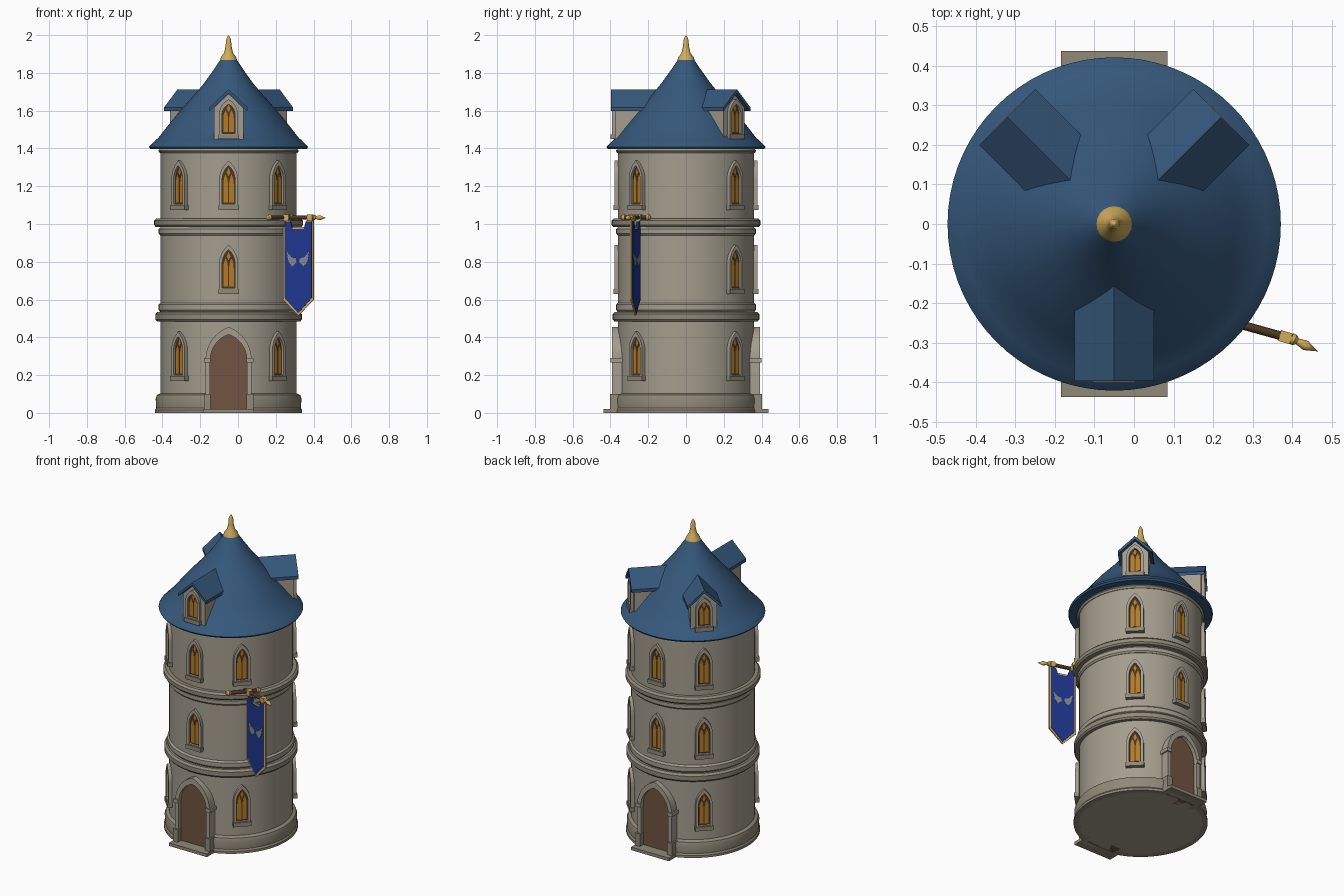
import bpy, bmesh, math
from mathutils import Matrix, Vector

if "Cube" in bpy.data.objects:
    bpy.data.objects.remove(bpy.data.objects["Cube"])

AXIS = Matrix.Translation((-0.05, 0, 0))


def material(name, r, g, b):
    m = bpy.data.materials.new(name)
    m.use_nodes = True
    col = [(c / 255) ** 2.2 for c in (r, g, b)] + [1]
    m.diffuse_color = col
    m.node_tree.nodes["Principled BSDF"].inputs["Base Color"].default_value = col
    return m


STONE = material("warm grey stone", 163, 156, 141)
TRIM = material("weathered stone", 143, 136, 120)
ROOF = material("slate blue roof", 56, 88, 122)
GOLD = material("gold", 208, 170, 92)
DOOR = material("brown door wood", 112, 84, 68)
DARK = material("dark wood", 78, 58, 38)
GLASS = material("amber glass", 178, 122, 44)
CLOTH = material("royal blue cloth", 36, 56, 140)
SILVER = material("pale grey cloth", 128, 134, 146)


def build(name, verts, faces, mat, matrix=AXIS, smooth=True):
    bm = bmesh.new()
    vs = [bm.verts.new(matrix @ Vector(v)) for v in verts]
    for f in faces:
        bm.faces.new([vs[i] for i in f])
    bmesh.ops.remove_doubles(bm, verts=bm.verts, dist=1e-5)
    bmesh.ops.recalc_face_normals(bm, faces=bm.faces)
    me = bpy.data.meshes.new(name)
    bm.to_mesh(me)
    bm.free()
    me.materials.append(mat)
    if smooth:
        me.shade_smooth()
        me.set_sharp_from_angle(angle=math.radians(32))
    ob = bpy.data.objects.new(name, me)
    bpy.context.scene.collection.objects.link(ob)
    return ob


def lathe(name, profile, mat, start=0, sweep=360, matrix=AXIS, n=72):
    """Turn an (r, z) profile about the z axis."""
    k = len(profile)
    verts = []
    for i in range(n + 1):
        a = math.radians(start + sweep * i / n)
        verts += [(r * math.cos(a), r * math.sin(a), z) for r, z in profile]
    faces = [(i * k + j, i * k + k + j, i * k + k + j + 1, i * k + j + 1)
             for i in range(n) for j in range(k - 1)]
    return build(name, verts, faces, mat, matrix)


def prism(name, outline, y0, y1, mat, matrix=AXIS):
    """Extrude an (x, z) outline along y."""
    n = len(outline)
    verts = [(x, y, z) for y in (y0, y1) for x, z in outline]
    faces = [range(n), range(n, 2 * n)]
    faces += [(i, (i + 1) % n, n + (i + 1) % n, n + i) for i in range(n)]
    return build(name, verts, faces, mat, matrix)


def ring(name, outer, inner, y0, y1, mat, matrix):
    """Frame between two outlines with equal point counts."""
    n = len(outer)
    verts = [(x, y, z) for o, y in ((outer, y0), (inner, y0), (inner, y1), (outer, y1)) for x, z in o]
    faces = [(s * n + i, s * n + (i + 1) % n, (s + 1) % 4 * n + (i + 1) % n, (s + 1) % 4 * n + i)
             for s in range(4) for i in range(n)]
    return build(name, verts, faces, mat, matrix)


def box(name, x0, x1, y0, y1, z0, z1, mat, matrix=AXIS):
    return prism(name, [(x0, z0), (x1, z0), (x1, z1), (x0, z1)], y0, y1, mat, matrix)


def arch(w, z0, spring, top, cx=0, n=8):
    """Pointed arch outline of half width w."""
    h = top - spring
    c = (h * h - w * w) / (2 * w)
    end = math.atan2(h, c)
    right = [((w + c) * math.cos(end * i / n) - c, spring + (w + c) * math.sin(end * i / n)) for i in range(n)]
    pts = [(w, z0)] + right + [(0, top)] + [(-x, z) for x, z in reversed(right)] + [(-w, z0)]
    return [(x + cx, z) for x, z in pts]


def facing(angle):
    """Frame whose -y points outward from the tower at this angle."""
    return AXIS @ Matrix.Rotation(math.radians(angle + 90), 4, 'Z')


def rod(name, a, b, profile, mat):
    """Turned rod from a to b; profile z runs from 0 to 1."""
    a, b = Vector(a), Vector(b)
    d = b - a
    m = Matrix.Translation(a) @ d.to_track_quat('Z', 'Y').to_matrix().to_4x4()
    return lathe(name, [(r, z * d.length) for r, z in profile], mat, matrix=m, n=12)


def window(angle, z0, r, h=0.255):
    m = facing(angle)
    ring("window_frame", arch(0.05, z0, z0 + h * 0.6, z0 + h),
         arch(0.034, z0 + 0.025, z0 + h * 0.6, z0 + h - 0.026), -r - 0.018, -r + 0.03, STONE, m)
    prism("window_back", arch(0.036, z0 + 0.01, z0 + h * 0.6, z0 + h - 0.022), -r - 0.003, -r + 0.02, DARK, m)
    for side in (-1, 1):
        prism("window_pane", arch(0.012, z0 + 0.033, z0 + h * 0.52, z0 + h * 0.72, side * 0.0155),
              -r - 0.006, -r, GLASS, m)
    cz = z0 + h * 0.76
    prism("window_top_pane", [(0, cz - 0.022), (0.01, cz), (0, cz + 0.024), (-0.01, cz)], -r - 0.006, -r, GLASS, m)
    box("window_sill", -0.054, 0.054, -r - 0.024, -r + 0.03, z0 - 0.006, z0 + 0.02, TRIM, m)


# Tower body and its base, open where the doors stand
lathe("tower_wall", [(0, 0), (0.36, 0), (0.36, 1.4), (0, 1.4)], STONE)
base = [(0.35, 0), (0.39, 0), (0.39, 0.015), (0.383, 0.025), (0.386, 0.075), (0.379, 0.095), (0.355, 0.106)]
for start in (-72, 108):
    lathe("base_course", base, TRIM, start, 144)

# Stone bands between the storeys
for name, z0, z1, r in (("lower_band", 0.485, 0.535, 0.388), ("lower_band_cap", 0.535, 0.585, 0.37),
                        ("upper_band_foot", 0.94, 0.985, 0.37), ("upper_band", 0.985, 1.03, 0.394),
                        ("cornice", 1.375, 1.402, 0.371)):
    lathe(name, [(0.35, z0), (r - 0.008, z0), (r, z0 + 0.01), (r, z1 - 0.012), (r - 0.012, z1), (0.35, z1)],
          TRIM if r > 0.38 else STONE)

# Roof and finial
lathe("roof", [(0, 1.40), (0.355, 1.40), (0.415, 1.398), (0.421, 1.408), (0.385, 1.446), (0.375, 1.452),
               (0.31, 1.535), (0.25, 1.608), (0.18, 1.685), (0.13, 1.745), (0.08, 1.815), (0.04, 1.875), (0, 1.88)], ROOF)
lathe("finial", [(0, 1.865), (0.045, 1.868), (0.04, 1.884), (0.024, 1.905), (0.016, 1.94), (0.013, 1.975),
                 (0.006, 1.992), (0, 2.0)], GOLD, n=20)

# Dormers
for angle, front in ((-90, 0.397), (45, 0.382), (135, 0.382)):
    m = facing(angle)
    wall = front - 0.022
    prism("dormer_wall", [(-0.078, 1.43), (0.078, 1.43), (0.078, 1.615), (0, 1.69), (-0.078, 1.615)],
          -wall, -0.15, STONE, m)
    prism("dormer_roof", [(-0.1, 1.598), (0, 1.693), (0.1, 1.598), (0.1, 1.618), (0, 1.713), (-0.1, 1.618)],
          -front, -0.12, ROOF, m)
    window(angle, 1.455, wall, 0.205)

# Windows by storey
for z0, angles in ((0.175, (-45, -135, 45, 135)), (0.635, (-90, 45, 90, 135)),
                   (1.08, (-90, -45, -135, 45, 90, 135))):
    for angle in angles:
        window(angle, z0, 0.36)

# Doors, front and back
for angle in (-90, 90):
    m = facing(angle)
    prism("door", arch(0.1, 0, 0.28, 0.418), -0.368, -0.3, DOOR, m)
    ring("door_frame", arch(0.122, 0, 0.28, 0.455), arch(0.097, 0.015, 0.28, 0.415), -0.392, -0.31, STONE, m)
    box("door_step", -0.135, 0.135, -0.437, -0.33, 0, 0.02, TRIM, m)
    for s in (-1, 1):
        x0, x1 = sorted((s * 0.096, s * 0.131))
        box("door_impost", x0, x1, -0.4, -0.31, 0.268, 0.29, STONE, m)
        box("door_plinth", x0, x1, -0.402, -0.31, 0, 0.1, TRIM, m)

# Banner bracket and pole
bar = [(0, 0), (0.011, 0), (0.011, 1), (0, 1)]
ball = [(0, 0), (0.01, 0.08), (0.017, 0.4), (0.012, 0.8), (0, 1)]
rod("bracket_bar", (0.165, -0.33, 1.035), (0.285, -0.2, 1.035), bar, DARK)
rod("bracket_knob", (0.175, -0.32, 1.035), (0.152, -0.345, 1.035), ball, GOLD)
rod("bracket_knob", (0.275, -0.21, 1.035), (0.295, -0.188, 1.035), ball, GOLD)
rod("banner_pole", (0.2, -0.235, 1.035), (0.405, -0.292, 1.035), bar, DARK)
rod("pole_spear", (0.395, -0.288, 1.035), (0.465, -0.322, 1.032),
    [(0, 0), (0.014, 0.02), (0.014, 0.15), (0.008, 0.25), (0.013, 0.55), (0, 1)], GOLD)

# Banner cloth with gold border
m = Matrix.Translation((0.32, -0.268, 0)) @ Matrix.Rotation(math.radians(-16), 4, 'Z')
half = [(0.035, 0.985), (0.048, 1.025), (0.085, 1.025), (0.085, 0.6)]
cloth = half + [(0, 0.515)] + [(-x, z) for x, z in reversed(half)]
prism("banner_border", cloth, -0.004, 0.004, GOLD, m)
prism("banner_cloth", [(x * 0.88, (z - 0.77) * 0.95 + 0.77) for x, z in cloth], -0.007, 0.007, CLOTH, m)
for s in (-1, 1):
    wing = [(0.006, 0.8), (0.032, 0.775), (0.052, 0.8), (0.062, 0.855), (0.036, 0.825), (0.012, 0.818)]
    prism("banner_feather", [(s * x, z) for x, z in wing], -0.009, 0.009, SILVER, m)
    x0, x1 = sorted((s * 0.05, s * 0.08))
    box("banner_loop", x0, x1, -0.014, 0.014, 1.015, 1.049, GOLD, m)
